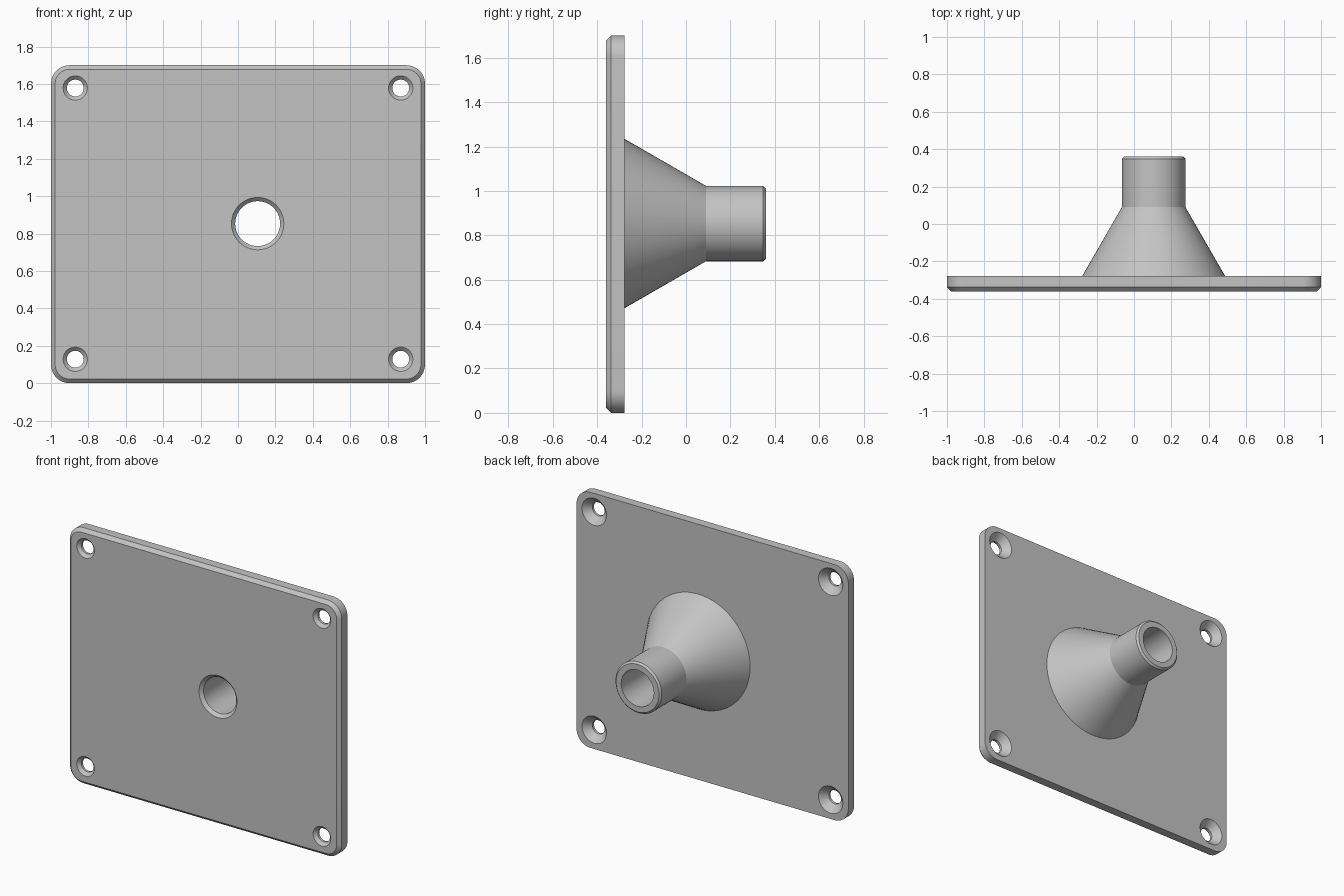
import bpy
import bmesh
from math import sin, cos, tau, radians

cube = bpy.data.objects.get("Cube")
if cube:
    bpy.data.objects.remove(cube)

FRONT, BACK, END = -0.36, -0.278, 0.36      # plate front, plate back, tube end
HEIGHT = 1.70
HUB_X, HUB_Z = 0.105, 0.853
HOLE_X, HOLE_Z = 0.87, 0.725
CHAMFER = 0.022

grey = bpy.data.materials.new("light grey")
grey.use_nodes = True
grey.diffuse_color = (0.55, 0.55, 0.55, 1)
grey.node_tree.nodes["Principled BSDF"].inputs["Base Color"].default_value = grey.diffuse_color


def finish(name, bm):
    bmesh.ops.recalc_face_normals(bm, faces=bm.faces)
    mesh = bpy.data.meshes.new(name)
    bm.to_mesh(mesh)
    bm.free()
    mesh.materials.append(grey)
    obj = bpy.data.objects.new(name, mesh)
    bpy.context.collection.objects.link(obj)
    return obj


def lathe(name, profile, x, z, capped=False, sides=64):
    """Revolve (radius, y) points around an axis along y."""
    bm = bmesh.new()
    rings = [[bm.verts.new((x + r * cos(tau * i / sides), y, z + r * sin(tau * i / sides)))
              for i in range(sides)] for r, y in profile]
    for a, b in zip(rings, rings[1:]):
        for i in range(sides):
            j = (i + 1) % sides
            bm.faces.new((a[i], a[j], b[j], b[i]))
    if capped:
        bm.faces.new(rings[0])
        bm.faces.new(rings[-1])
    return finish(name, bm)


def smooth(obj):
    bpy.ops.object.select_all(action="DESELECT")
    obj.select_set(True)
    bpy.context.view_layer.objects.active = obj
    bpy.ops.object.shade_smooth_by_angle(angle=radians(25))


# Plate: rounded corners, then a chamfer around the front outline
bm = bmesh.new()
bmesh.ops.create_cube(bm, size=1)
for v in bm.verts:
    v.co = (v.co.x * 2, (FRONT + BACK) / 2 + v.co.y * (BACK - FRONT), (v.co.z + 0.5) * HEIGHT)
corners = [e for e in bm.edges if abs(e.verts[0].co.y - e.verts[1].co.y) > 0.01]
bmesh.ops.bevel(bm, geom=corners, offset=0.1, segments=12, profile=0.5, affect="EDGES")
outline = [e for e in bm.edges if all(v.co.y < FRONT + 0.001 for v in e.verts)]
bmesh.ops.bevel(bm, geom=outline, offset=CHAMFER, segments=1, affect="EDGES")
plate = finish("mounting_plate", bm)

# Cutters: chamfered bore and four countersunk screw holes
over = 0.02
cutters = [lathe("bore_cutter", [(0.14 + over, FRONT - over), (0.12, FRONT + 0.02),
                                 (0.12, BACK + over)], HUB_X, HUB_Z, capped=True)]
for sx in (-1, 1):
    for sz in (-1, 1):
        cutters.append(lathe("screw_hole_cutter",
                             [(0.065 + over, FRONT - over), (0.045, FRONT + 0.02),
                              (0.045, BACK - 0.045), (0.09 + over, BACK + over)],
                             sx * HOLE_X, HUB_Z + sz * HOLE_Z, capped=True, sides=48))
for cutter in cutters:
    cutter.hide_render = True
    mod = plate.modifiers.new("hole", "BOOLEAN")
    mod.operation = "DIFFERENCE"
    mod.solver = "EXACT"
    mod.object = cutter
bpy.ops.object.select_all(action="DESELECT")
bpy.context.view_layer.objects.active = plate
plate.select_set(True)
for mod in list(plate.modifiers):
    bpy.ops.object.modifier_apply(modifier=mod.name)
for cutter in cutters:
    bpy.data.objects.remove(cutter)
smooth(plate)

# Hub: cone narrowing to a hollow tube with a chamfered end
hub = lathe("conical_hub", [(0.382, BACK), (0.17, 0.09), (0.17, END - 0.012), (0.158, END),
                            (0.12, END), (0.12, BACK)], HUB_X, HUB_Z)
smooth(hub)
